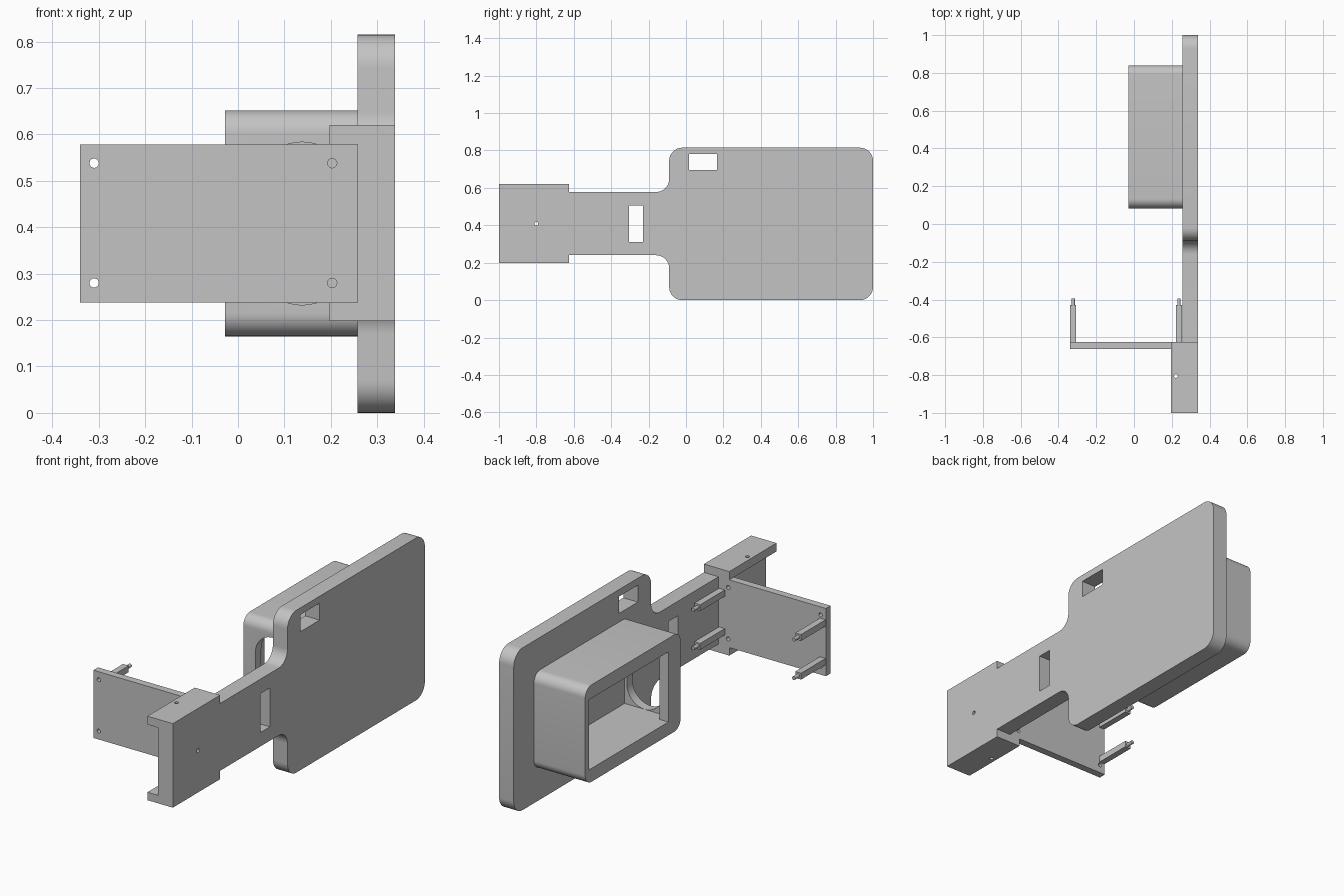
import bpy
import bmesh
from math import sin, cos, pi
from mathutils import Vector

cube = bpy.data.objects.get("Cube")
if cube:
    bpy.data.objects.remove(cube, do_unlink=True)

grey = bpy.data.materials.new("light grey plastic")
grey.use_nodes = True
colour = (0.55, 0.55, 0.55, 1)
grey.diffuse_color = colour
grey.node_tree.nodes["Principled BSDF"].inputs["Base Color"].default_value = colour


def rounded(corners, steps=10):
    """Round each right-angled corner (u, v, radius) of an outline."""
    out = []
    for i, (u, v, r) in enumerate(corners):
        p = Vector((u, v))
        if r == 0:
            out.append(p)
            continue
        a = (Vector(corners[i - 1][:2]) - p).normalized() * r
        b = (Vector(corners[(i + 1) % len(corners)][:2]) - p).normalized() * r
        for k in range(steps + 1):
            t = pi / 2 * k / steps
            out.append(p + a + b - b * cos(t) - a * sin(t))
    return out


def rect(u0, u1, v0, v1, r=0):
    return rounded([(u0, v0, r), (u1, v0, r), (u1, v1, r), (u0, v1, r)])


def circle(u, v, r, n=24):
    return [Vector((u + r * cos(2 * pi * k / n), v + r * sin(2 * pi * k / n))) for k in range(n)]


def extrude(name, outline, axis, start, end):
    """Extrude a flat outline along x, y or z."""
    place = {"x": lambda u, v, d: (d, u, v),
             "y": lambda u, v, d: (u, d, v),
             "z": lambda u, v, d: (u, v, d)}[axis]
    bm = bmesh.new()
    low, high = [[bm.verts.new(place(p.x, p.y, d)) for p in outline] for d in (start, end)]
    bm.faces.new(low)
    bm.faces.new(high)
    for i in range(len(outline)):
        bm.faces.new((low[i - 1], low[i], high[i], high[i - 1]))
    bmesh.ops.recalc_face_normals(bm, faces=bm.faces)
    mesh = bpy.data.meshes.new(name)
    bm.to_mesh(mesh)
    bm.free()
    mesh.materials.append(grey)
    obj = bpy.data.objects.new(name, mesh)
    bpy.context.collection.objects.link(obj)
    return obj


def activate(obj):
    bpy.ops.object.select_all(action="DESELECT")
    obj.select_set(True)
    bpy.context.view_layer.objects.active = obj


def cut(obj, outline, axis, start, end):
    """Cut an extruded outline out of a part."""
    cutter = extrude("cutter", outline, axis, start, end)
    cutter.hide_render = True
    mod = obj.modifiers.new("cut", "BOOLEAN")
    mod.operation = "DIFFERENCE"
    mod.solver = "EXACT"
    mod.object = cutter
    activate(obj)
    bpy.ops.object.modifier_apply(modifier=mod.name)
    bpy.data.objects.remove(cutter, do_unlink=True)


def smooth(obj):
    activate(obj)
    bpy.ops.object.shade_smooth_by_angle()


INNER, OUTER = 0.257, 0.338   # plate faces
MID = 0.408                   # height of the centre line
R = 0.07

# Paddle-shaped plate with a narrow neck
plate = extrude("main_plate", rounded([
    (-0.63, 0.24, 0), (-0.09, 0.24, R), (-0.09, 0, R), (1, 0, R),
    (1, 0.815, R), (-0.09, 0.815, R), (-0.09, 0.578, R), (-0.63, 0.578, 0)]),
    "x", INNER, OUTER)
cut(plate, rect(0.015, 0.165, 0.695, 0.78), "x", 0.1, 0.5)
cut(plate, rect(-0.305, -0.23, 0.31, 0.505), "x", 0.1, 0.5)
smooth(plate)

# Channel bracket at the front end
lip = 0.197
bracket = extrude("channel_bracket", rounded([
    (lip, 0.198, 0), (OUTER, 0.198, 0), (OUTER, 0.62, 0), (lip, 0.62, 0),
    (lip, 0.578, 0), (INNER, 0.578, 0), (INNER, 0.238, 0), (lip, 0.238, 0)]),
    "y", -1, -0.625)
cut(bracket, circle(-0.8, MID, 0.01), "x", 0.1, 0.5)
cut(bracket, circle(0.222, -0.805, 0.01), "z", 0, 1)
smooth(bracket)

# Upright cross board with four screw holes
board = extrude("cross_board", rect(-0.34, INNER, 0.238, 0.578), "y", -0.662, -0.625)
for x in (-0.31, 0.203):
    for z in (0.28, 0.538):
        cut(board, circle(x, z, 0.01), "y", -0.8, -0.5)
smooth(board)

# Square posts with round tips behind the board
for side, x in (("right", -0.322), ("left", 0.238)):
    for level, z in (("lower", MID - 0.097), ("upper", MID + 0.097)):
        h = 0.016
        extrude(f"{side}_{level}_post", rect(x - h, x + h, z - h, z + h), "y", -0.63, -0.43)
        tip = extrude(f"{side}_{level}_tip", circle(x, z, 0.009), "y", -0.435, -0.395)
        smooth(tip)

# Open housing on the inner side of the plate, with a slot in its front wall
face = -0.028
housing = extrude("housing", rect(0.083, 0.84, 0.165, 0.652, 0.05), "x", face, INNER)
cut(housing, rect(0.18, 0.81, 0.232, 0.584), "x", -0.1, 0.25)
cut(housing, rect(0.13, 0.3, 0.232, 0.584), "x", 0.02, 0.25)
cut(housing, rect(0.038, 0.238, 0.2325, 0.5835, 0.0999), "y", 0, 0.2)
smooth(housing)
